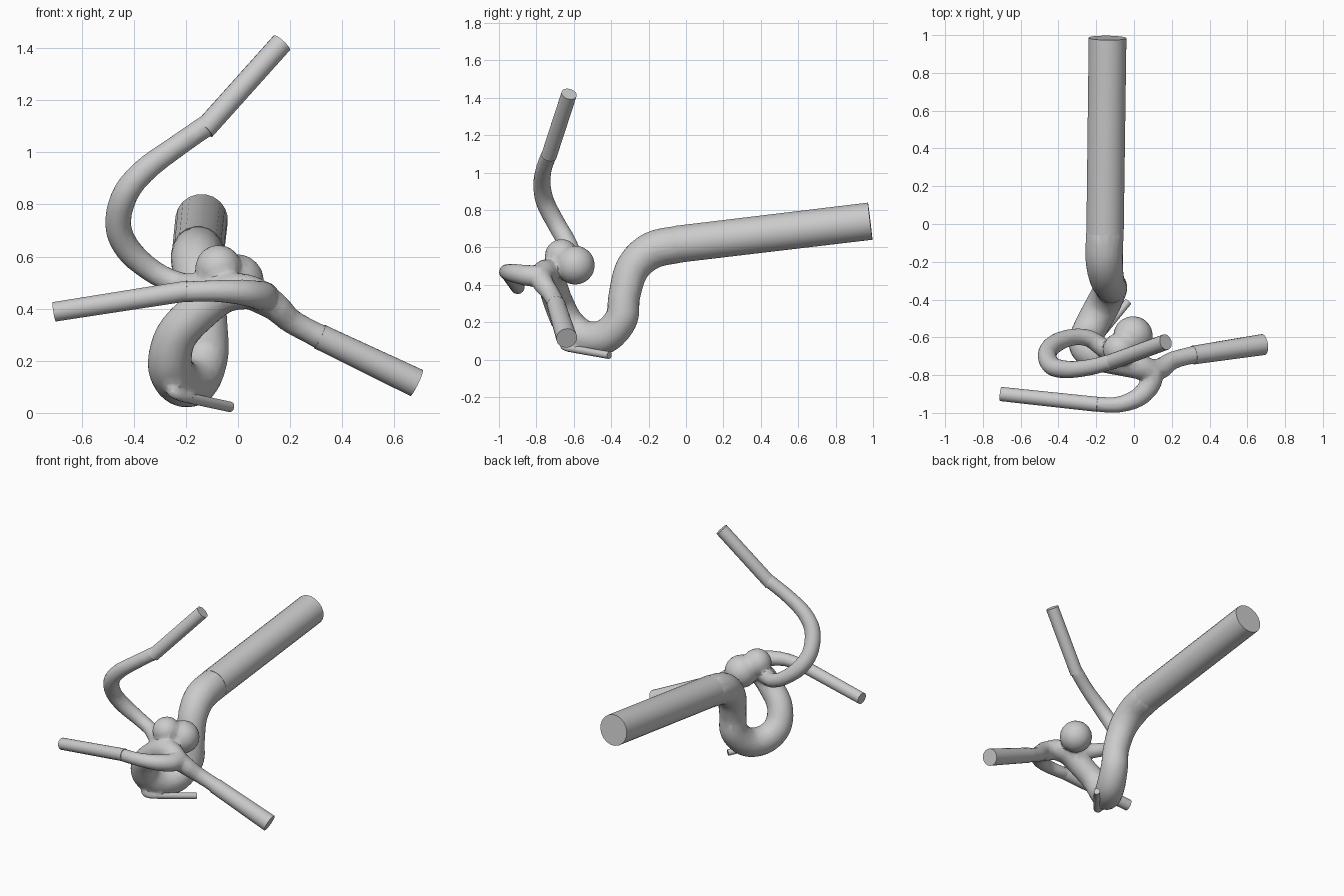
import bpy, bmesh, math
from mathutils import Vector

if "Cube" in bpy.data.objects:
    bpy.data.objects.remove(bpy.data.objects["Cube"])

SIDES = 20


def sample(points, steps=6):
    """Catmull-Rom samples of (x, y, z, radius) points."""
    pts = [Vector(p) for p in points]
    pts = [2 * pts[0] - pts[1]] + pts + [2 * pts[-1] - pts[-2]]
    out = []
    for i in range(1, len(pts) - 2):
        a, b, c, d = pts[i - 1:i + 3]
        for s in range(steps):
            t = s / steps
            out.append(0.5 * (2 * b + (c - a) * t + (2 * a - 5 * b + 4 * c - d) * t * t
                              + (3 * b - a - 3 * c + d) * t ** 3))
    return out + [pts[-2]]


def add_tube(bm, path):
    """Closed tube swept along the path with a twist-free frame."""
    centres = [Vector(p[:3]) for p in path]
    normal, rings = None, []
    for i, c in enumerate(centres):
        tangent = (centres[min(i + 1, len(centres) - 1)] - centres[max(i - 1, 0)]).normalized()
        if normal is None:
            normal = tangent.orthogonal()
        normal = (normal - tangent * normal.dot(tangent)).normalized()
        side = tangent.cross(normal)
        rings.append([bm.verts.new(c + path[i][3] * (math.cos(a) * normal + math.sin(a) * side))
                      for a in (math.tau * k / SIDES for k in range(SIDES))])
    for r, s in zip(rings, rings[1:]):
        for k in range(SIDES):
            n = (k + 1) % SIDES
            bm.faces.new((r[k], r[n], s[n], s[k]))
    bm.faces.new(rings[0][::-1])
    bm.faces.new(rings[-1])


def add_object(bm, name):
    bmesh.ops.recalc_face_normals(bm, faces=bm.faces)
    mesh = bpy.data.meshes.new(name)
    bm.to_mesh(mesh)
    bm.free()
    obj = bpy.data.objects.new(name, mesh)
    bpy.context.collection.objects.link(obj)
    return obj


def shade(obj, angle):
    bpy.ops.object.select_all(action='DESELECT')
    obj.select_set(True)
    bpy.context.view_layer.objects.active = obj
    bpy.ops.object.shade_smooth_by_angle(angle=math.radians(angle))


# Curved centrelines: x, y, z, radius
main_vessel = [(-.153, -.02, .62, .1), (-.158, -.18, .585, .1), (-.145, -.285, .49, .092),
               (-.125, -.33, .34, .085), (-.125, -.345, .22, .088), (-.165, -.43, .125, .092),
               (-.225, -.54, .12, .09), (-.262, -.625, .19, .085), (-.235, -.68, .30, .08),
               (-.15, -.71, .39, .078), (-.06, -.73, .455, .075), (.03, -.755, .465, .068),
               (.11, -.785, .44, .055)]
upper_branch = [(-.08, -.70, .48, .06), (-.17, -.65, .485, .05), (-.24, -.605, .50, .045),
                (-.33, -.60, .545, .045), (-.42, -.635, .625, .05), (-.46, -.69, .72, .05),
                (-.435, -.75, .835, .05), (-.36, -.77, .93, .047), (-.24, -.76, 1.02, .043),
                (-.11, -.726, 1.11, .042)]
left_branch = [(.10, -.77, .445, .06), (.085, -.85, .45, .056), (.02, -.92, .462, .05),
               (-.09, -.957, .468, .042), (-.22, -.952, .464, .04)]
right_branch = [(.07, -.775, .45, .062), (.14, -.765, .41, .056), (.20, -.725, .355, .048),
                (.28, -.70, .31, .046), (.34, -.69, .28, .05)]
small_branch = [(-.255, -.60, .13, .03), (-.25, -.65, .085, .026), (-.215, -.635, .062, .02),
                (-.17, -.58, .053, .02)]

# Blended vessel core with the two-lobed bulge
bm = bmesh.new()
for line in (main_vessel, upper_branch, left_branch, right_branch, small_branch):
    add_tube(bm, sample(line))
for centre, radius in (((-.005, -.592, .505), .105), ((-.075, -.665, .555), .09)):
    ball = bmesh.ops.create_icosphere(bm, subdivisions=3, radius=radius)
    bmesh.ops.translate(bm, verts=ball['verts'], vec=centre)
core = add_object(bm, "vessel_core")
remesh = core.modifiers.new("blend", 'REMESH')
remesh.mode = 'VOXEL'
remesh.voxel_size = 0.009
smooth = core.modifiers.new("soften", 'SMOOTH')
smooth.iterations = 4
reduce = core.modifiers.new("facets", 'DECIMATE')
reduce.ratio = 0.12
graph = bpy.context.evaluated_depsgraph_get()
baked = bpy.data.meshes.new_from_object(core.evaluated_get(graph))
core.modifiers.clear()
core.data = baked
shade(core, 30)

# Straight outlets with flat ends: continue each curved vessel
outlets = {
    "main_inlet": (main_vessel[0], (-.14, .985, .74, .101)),
    "upper_outlet": (upper_branch[-1], (.168, -.625, 1.42, .042)),
    "left_outlet": (left_branch[-1], (-.705, -.90, .388, .038)),
    "right_outlet": (right_branch[-1], (.685, -.638, .115, .056)),
    "small_outlet": (small_branch[-1], (-.03, -.41, .023, .02)),
}
for name, (start, end) in outlets.items():
    a, b = Vector(start), Vector(end)
    back = a - (b - a).normalized() * 0.03
    back[3] = a[3]
    bm = bmesh.new()
    add_tube(bm, [back, a, b])
    shade(add_object(bm, name), 30)
